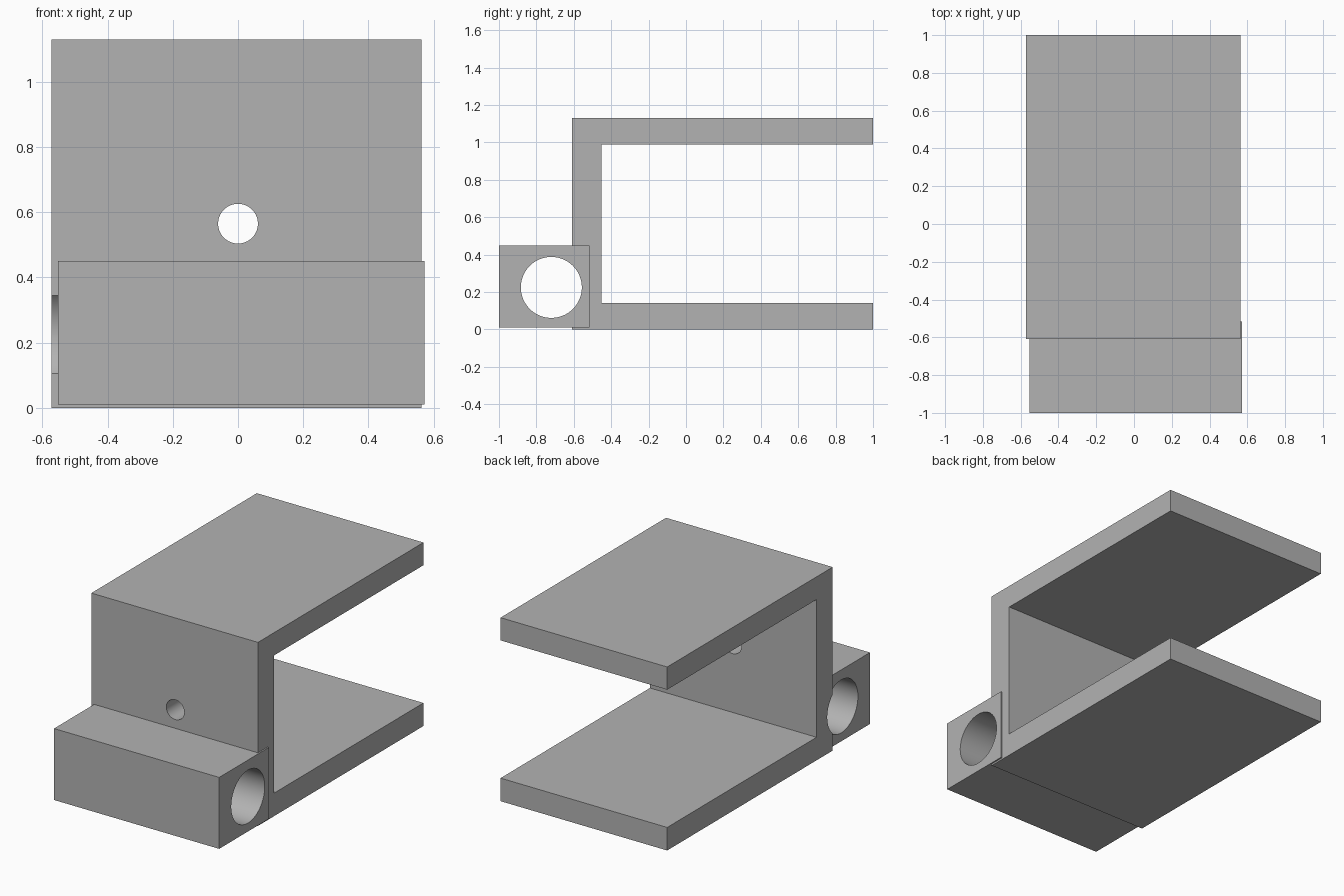
import bpy
import bmesh
from math import pi
from mathutils import Matrix, Vector

default = bpy.data.objects.get("Cube")
if default:
    bpy.data.objects.remove(default, do_unlink=True)

grey = bpy.data.materials.new("plain grey")
grey.use_nodes = True
colour = (0.45, 0.45, 0.45, 1)
grey.diffuse_color = colour
grey.node_tree.nodes["Principled BSDF"].inputs["Base Color"].default_value = colour


def add_object(name, bm):
    bmesh.ops.recalc_face_normals(bm, faces=bm.faces)
    mesh = bpy.data.meshes.new(name)
    bm.to_mesh(mesh)
    bm.free()
    mesh.materials.append(grey)
    obj = bpy.data.objects.new(name, mesh)
    bpy.context.collection.objects.link(obj)
    return obj


def extrude_profile(name, profile, x0, x1):
    """Extrude a (y, z) outline along x."""
    bm = bmesh.new()
    face = bm.faces.new([bm.verts.new((x0, y, z)) for y, z in profile])
    ext = bmesh.ops.extrude_face_region(bm, geom=[face])
    verts = [g for g in ext["geom"] if isinstance(g, bmesh.types.BMVert)]
    bmesh.ops.translate(bm, verts=verts, vec=(x1 - x0, 0, 0))
    return add_object(name, bm)


def cylinder(name, centre, radius, depth, axis):
    bm = bmesh.new()
    turn = Matrix.Rotation(pi / 2, 4, axis)
    bmesh.ops.create_cone(bm, cap_ends=True, segments=96, radius1=radius,
                          radius2=radius, depth=depth,
                          matrix=Matrix.Translation(Vector(centre)) @ turn)
    return add_object(name, bm)


def combine(target, other, operation):
    mod = target.modifiers.new(other.name, "BOOLEAN")
    mod.operation = operation
    mod.solver = "EXACT"
    mod.object = other
    bpy.context.view_layer.objects.active = target
    bpy.ops.object.modifier_apply(modifier=mod.name)
    bpy.data.objects.remove(other, do_unlink=True)


# C-shaped channel, open at the back
front, inner, back = -0.61, -0.453, 1.0
top, upper, lower = 1.13, 0.99, 0.142
bracket = extrude_profile(
    "channel_bracket",
    [(front, 0), (back, 0), (back, lower), (inner, lower),
     (inner, upper), (back, upper), (back, top), (front, top)],
    -0.572, 0.563)

# Hinge block set into the front wall
block = extrude_profile(
    "hinge_block",
    [(-1, 0.01), (-0.517, 0.01), (-0.517, 0.45), (-1, 0.45)],
    -0.553, 0.572)
combine(bracket, block, "UNION")

# Pin bore through the block and bolt hole through the wall
combine(bracket, cylinder("pin_bore", (0, -0.72, 0.225), 0.163, 2, "Y"), "DIFFERENCE")
combine(bracket, cylinder("bolt_hole", (0, -0.53, 0.565), 0.061, 0.4, "X"), "DIFFERENCE")

bpy.ops.object.select_all(action="DESELECT")
bracket.select_set(True)
bpy.context.view_layer.objects.active = bracket
bpy.ops.object.shade_smooth_by_angle(angle=pi / 6)
